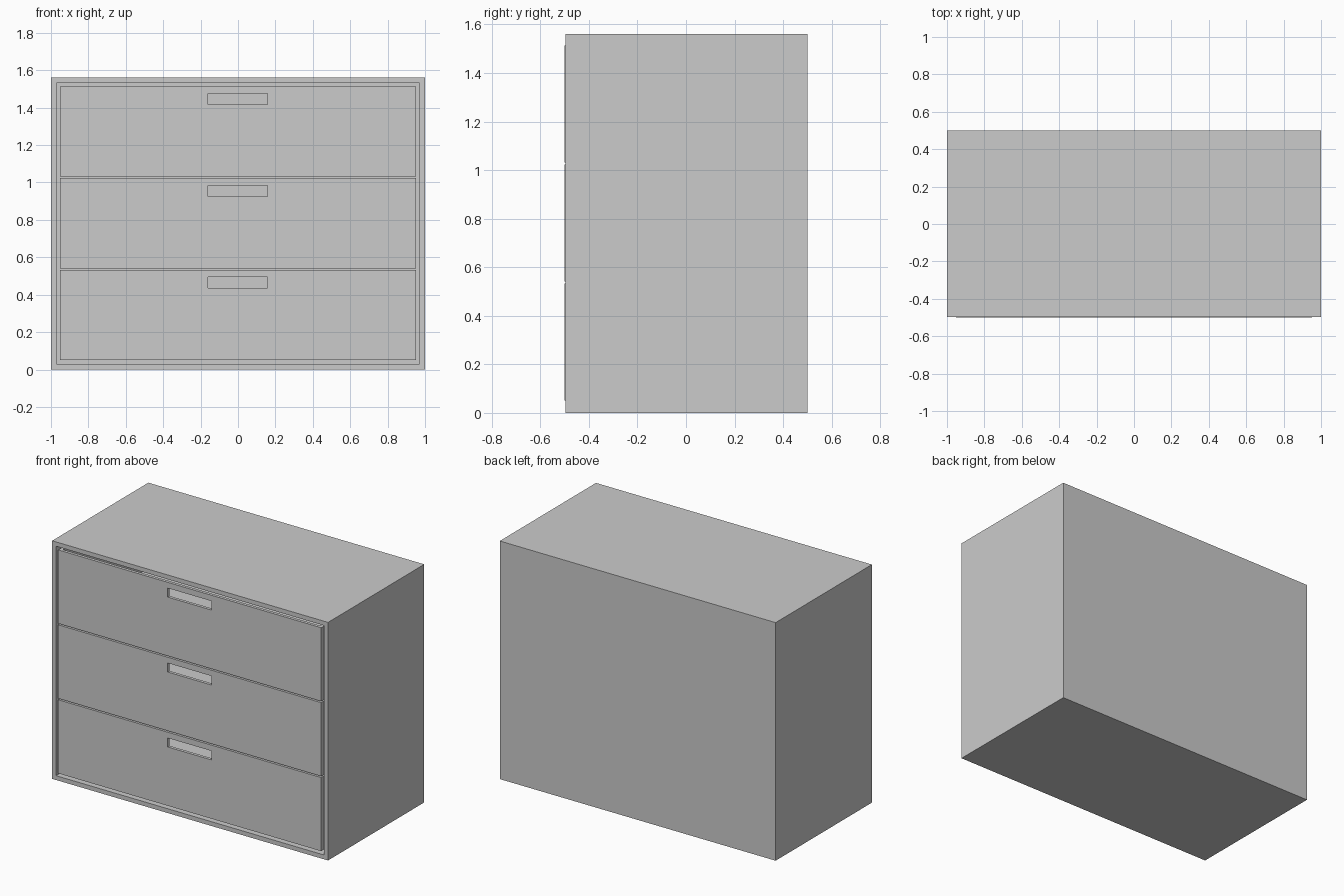
import bpy, bmesh
from mathutils import Matrix

if "Cube" in bpy.data.objects:
    bpy.data.objects.remove(bpy.data.objects["Cube"])

W, H = 1.0, 1.56            # half width, height
FRONT, BACK = -0.496, 0.50  # cabinet depth range
WALL = 0.04


def add_box(bm, x0, x1, y0, y1, z0, z1):
    centre = ((x0 + x1) / 2, (y0 + y1) / 2, (z0 + z1) / 2)
    m = Matrix.Translation(centre) @ Matrix.Diagonal((x1 - x0, y1 - y0, z1 - z0, 1))
    return bmesh.ops.create_cube(bm, size=1, matrix=m)["verts"]


def add_frame(bm, outer, inner, y0, y1):
    """Flat plate with a rectangular hole; rectangles are (x0, x1, z0, z1)."""
    def loop(r, y):
        return [bm.verts.new((x, y, z)) for x, z in
                ((r[0], r[2]), (r[1], r[2]), (r[1], r[3]), (r[0], r[3]))]
    rings = [loop(outer, y0), loop(inner, y0), loop(inner, y1), loop(outer, y1)]
    for k in range(4):
        a, b = rings[k], rings[(k + 1) % 4]
        for i in range(4):
            j = (i + 1) % 4
            bm.faces.new((a[i], a[j], b[j], b[i]))


def finish(bm, name):
    bmesh.ops.recalc_face_normals(bm, faces=bm.faces)
    mesh = bpy.data.meshes.new(name)
    bm.to_mesh(mesh)
    bm.free()
    obj = bpy.data.objects.new(name, mesh)
    bpy.context.collection.objects.link(obj)
    return obj


# Cabinet shell: box with its front face inset and pushed inwards
bm = bmesh.new()
add_box(bm, -W, W, FRONT, BACK, 0, H)
bm.normal_update()
face = min(bm.faces, key=lambda f: f.calc_center_median().y)
bmesh.ops.inset_region(bm, faces=[face], thickness=WALL)
cavity = bmesh.ops.extrude_discrete_faces(bm, faces=[face])["faces"][0]
bmesh.ops.translate(bm, verts=cavity.verts, vec=(0, BACK - FRONT - WALL, 0))
finish(bm, "cabinet_shell")

# Drawers: slotted front plate with an open tray behind it
X, T, Y0 = 0.953, 0.02, -0.50
DRAWER_H, PITCH = 0.482, 0.491
for n, name in enumerate(("bottom_drawer", "middle_drawer", "top_drawer")):
    z0 = 0.05 + n * PITCH
    z1 = z0 + DRAWER_H
    bm = bmesh.new()
    add_frame(bm, (-X, X, z0, z1), (-0.16, 0.158, z1 - 0.097, z1 - 0.038), Y0, Y0 + T)
    yb = 0.44
    add_box(bm, -X, X, Y0 + T, yb, z0, z0 + T)                 # tray floor
    add_box(bm, -X, X, yb - T, yb, z0 + T, z1)                 # tray back
    for s in (-1, 1):                                          # tray sides
        xs = sorted((s * X, s * (X - T)))
        add_box(bm, xs[0], xs[1], Y0 + T, yb - T, z0 + T, z1)
    finish(bm, name)
